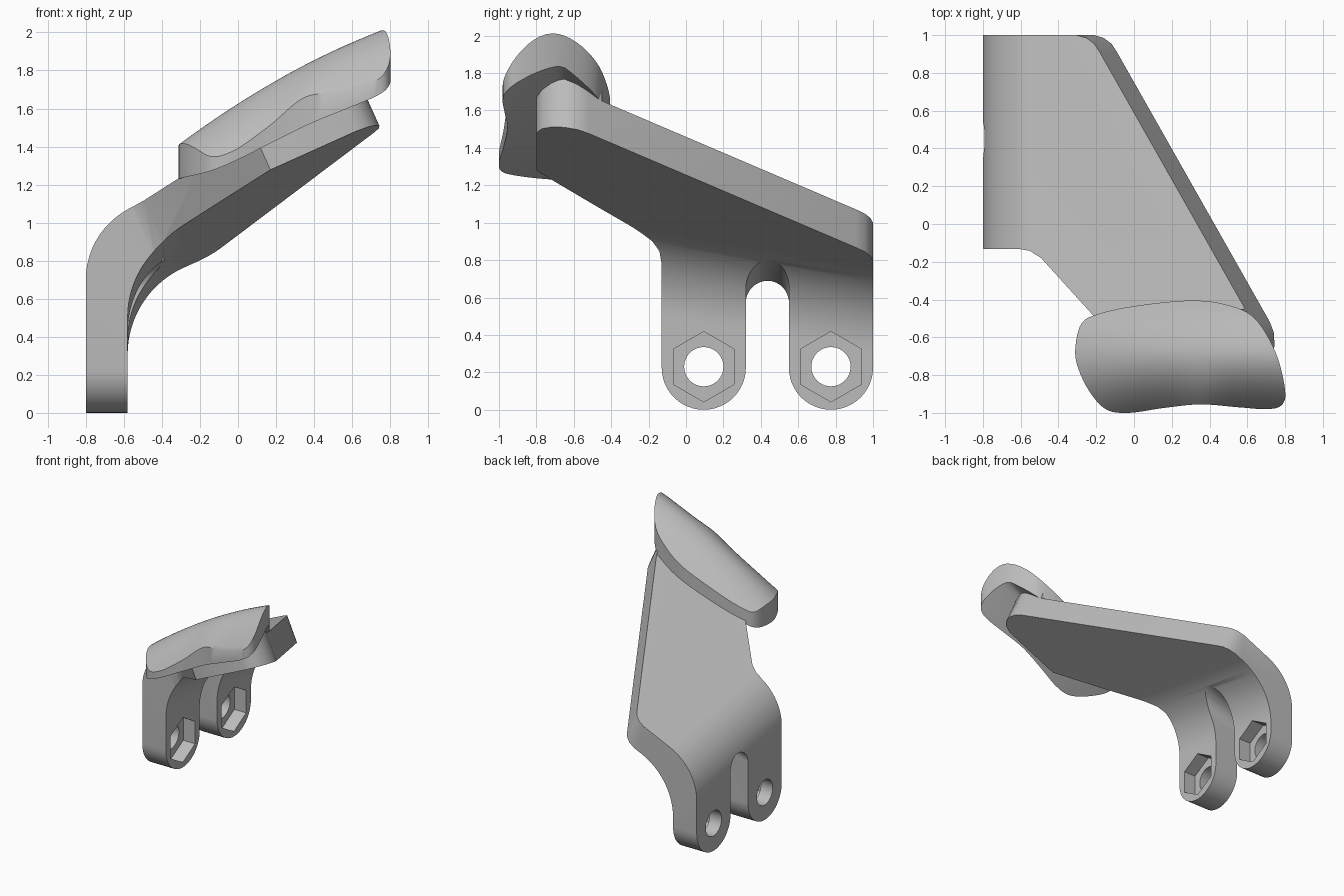
import bpy, bmesh
from math import sin, cos, tan, atan, radians, pi, exp
from mathutils import Vector

if "Cube" in bpy.data.objects:
    bpy.data.objects.remove(bpy.data.objects["Cube"])

grey = bpy.data.materials.new("light grey")
grey.use_nodes = True
grey.diffuse_color = (0.5, 0.5, 0.5, 1)
grey.node_tree.nodes["Principled BSDF"].inputs["Base Color"].default_value = (0.5, 0.5, 0.5, 1)

SLOPE, TILT, THICK = 0.45, -0.172, 0.245
CUT = Vector((-SLOPE, 0, 1))          # direction square to the sloping plate


def low(x, y):
    """Height of the underside of the sloping plate."""
    return 1.5 + SLOPE * (x - 0.74) + TILT * (y + 0.6)


def arc(cx, cy, r, a0, a1, n=24):
    return [(cx + r * cos(radians(a0 + (a1 - a0) * i / n)),
             cy + r * sin(radians(a0 + (a1 - a0) * i / n))) for i in range(n + 1)]


def finish(name, bm):
    bmesh.ops.recalc_face_normals(bm, faces=bm.faces)
    me = bpy.data.meshes.new(name)
    bm.to_mesh(me)
    bm.free()
    me.materials.append(grey)
    ob = bpy.data.objects.new(name, me)
    bpy.context.collection.objects.link(ob)
    return ob


def prism(name, pts, vec):
    bm = bmesh.new()
    vec = Vector(vec)
    a = [bm.verts.new(p) for p in pts]
    b = [bm.verts.new(Vector(p) + vec) for p in pts]
    bm.faces.new(a)
    bm.faces.new(b)
    for i in range(len(a)):
        j = (i + 1) % len(a)
        bm.faces.new((a[i], a[j], b[j], b[i]))
    return finish(name, bm)


def activate(ob):
    bpy.ops.object.select_all(action="DESELECT")
    ob.select_set(True)
    bpy.context.view_layer.objects.active = ob


def carve(ob, cutter, op):
    m = ob.modifiers.new("carve", "BOOLEAN")
    m.operation, m.object, m.solver = op, cutter, "EXACT"
    activate(ob)
    bpy.ops.object.modifier_apply(modifier=m.name)
    bpy.data.objects.remove(cutter)


def smooth(ob, angle):
    activate(ob)
    bpy.ops.object.shade_smooth_by_angle(angle=radians(angle))


# Bent sheet: vertical leg, bend and sloping plate
def bend(x, z, r):
    turn = pi / 2 - atan(SLOPE)
    return arc(x + r, z - r * tan(turn / 2), r, 180, 180 - turn * 180 / pi)


outer = [(-0.8, -0.7)] + bend(-0.8, low(-0.8, 0) + THICK, 0.42) + [(1.4, low(1.4, 0) + THICK)]
inner = [(-0.58, -0.7)] + bend(-0.58, low(-0.58, 0), 0.5) + [(1.4, low(1.4, 0))]
profile = outer + inner[::-1]
bracket = prism("bracket", [(x, -1.2, z - 1.2 * TILT) for x, z in profile],
                (0, 2.4, 2.4 * TILT))

# Outline of the plate
tip = [(0.62, -0.8), (0.68, -0.77), (0.72, -0.72), (0.743, -0.65), (0.742, -0.58), (0.72, -0.52)]
outline = [(-3, -0.132), (-0.52, -0.132), (-0.46, -0.142), (-0.4, -0.18), (-0.11, -0.5),
           (0.17, -0.8)] + tip + [(-0.09, 0.91), (-0.12, 0.955), (-0.16, 0.985),
                                  (-0.22, 1.002), (-0.3, 1.02), (-3, 1.02)]
carve(bracket, prism("plate_cutter", [Vector((x, y, low(x, y))) - CUT * 1.6 for x, y in outline],
                     CUT * 3), "INTERSECT")

# Rounded lugs, slot between them, bolt holes and hexagonal nut pockets
LUGS, R = (0.095, 0.775), 0.225
lugs = [p for y in LUGS for p in arc(y, R, R, 180, 360)]
lugs += [(1, 3), (-2, 3), (-2, 0.75), (-0.13, 0.75)]
carve(bracket, prism("lug_cutter", [(-2, y, z) for y, z in lugs], (4, 0, 0)), "INTERSECT")
slot = arc(0.435, 0.46, 0.1155, 0, 180) + [(0.3195, -1), (0.5505, -1)]
carve(bracket, prism("slot_cutter", [(-1.2, y, z) for y, z in slot], (1.4, 0, 0.39)), "DIFFERENCE")
for y in LUGS:
    hole = arc(y, 0.23, 0.105, 0, 360, 40)[:-1]
    carve(bracket, prism("hole_cutter", [(-1, a, b) for a, b in hole], (0.6, 0, 0)), "DIFFERENCE")
    nut = arc(y, 0.23, 0.188, 30, 390, 6)[:-1]
    carve(bracket, prism("nut_cutter", [(-0.69, a, b) for a, b in nut], (0.3, 0, 0)), "DIFFERENCE")
smooth(bracket, 30)

# Pedestal joining the plate tip to the hollow of the pad
foot = [(0.3, -0.8)] + tip + [(0.68, -0.45), (0.3, -0.45)]
pedestal = prism("pedestal", [Vector((x, y, low(x, y))) + CUT * 0.1 for x, y in foot], CUT * 0.2)
smooth(pedestal, 30)

# Saddle-shaped thumb pad
EDGE = [(-0.31, -0.65), (-0.28, -0.53), (-0.2, -0.48), (0, -0.435), (0.3, -0.405), (0.5, -0.43),
        (0.64, -0.5), (0.75, -0.68), (0.8, -0.88), (0.78, -0.96), (0.7, -0.98), (0.55, -0.97),
        (0.35, -0.955), (0.15, -0.975), (-0.03, -1), (-0.15, -0.98), (-0.24, -0.88), (-0.3, -0.75)]


def closed_spline(pts, n=6):
    pts, out = [Vector(p) for p in pts], []
    for i in range(len(pts)):
        a, b, c, d = (pts[(i + k) % len(pts)] for k in (-1, 0, 1, 2))
        for s in range(n):
            t = s / n
            out.append(b + (c - a) * t / 2 + (2 * a - 5 * b + 4 * c - d) * t * t / 2
                       + (3 * b - a - 3 * c + d) * t ** 3 / 2)
    return out


def across(y):
    """Distance from the crest as a share of the half width; front flag."""
    return ((-0.66 - y) / 0.32, True) if y < -0.66 else ((y + 0.66) / 0.25, False)


def pad_top(x, y):
    d, front = across(y)
    crest = 0.2 + 0.19 * x - 0.17 * x * x
    drop = crest + 0.06 - 0.05 * exp(-((x - 0.35) / 0.13) ** 2) if front else 0.12
    return crest - drop * d * d


def pad_bottom(x, y):
    d, front = across(y)
    roof = -0.05 + 0.125 * (x + 0.3)
    return roof - ((0.14 + roof) if front else (0.02 + roof)) * d ** 1.2


rim, hub, RINGS = closed_spline(EDGE), Vector((0.25, -0.67)), 14
bm = bmesh.new()
borders = []
for height in (pad_top, pad_bottom):
    def vert(p):
        return bm.verts.new((p.x, p.y, low(p.x, p.y) + THICK + height(p.x, p.y)))
    middle, last = vert(hub), None
    for k in range(1, RINGS + 1):
        ring = [vert(hub.lerp(p, k / RINGS)) for p in rim]
        for i in range(len(ring)):
            j = (i + 1) % len(ring)
            if last:
                bm.faces.new((last[i], last[j], ring[j], ring[i]))
            else:
                bm.faces.new((middle, ring[j], ring[i]))
        last = ring
    borders.append(last)
top, bottom = borders
for i in range(len(top)):
    j = (i + 1) % len(top)
    bm.faces.new((top[i], top[j], bottom[j], bottom[i]))
pad = finish("thumb_pad", bm)
smooth(pad, 35)
